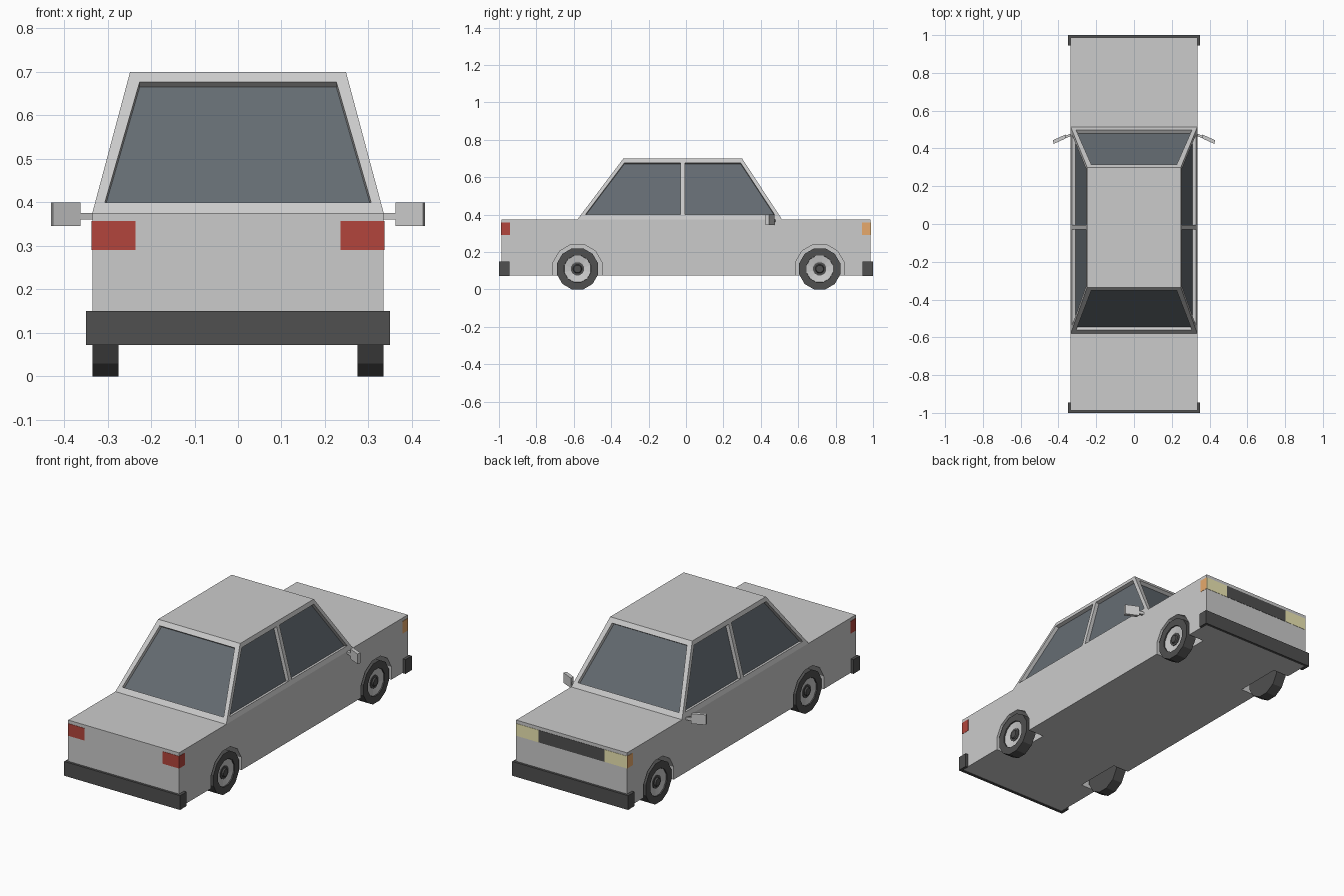
import bpy, bmesh, math
from mathutils import Vector

if "Cube" in bpy.data.objects:
    bpy.data.objects.remove(bpy.data.objects["Cube"])


def material(name, rgb):
    m = bpy.data.materials.new(name)
    m.diffuse_color = (*rgb, 1)
    m.use_nodes = True
    m.node_tree.nodes["Principled BSDF"].inputs["Base Color"].default_value = m.diffuse_color
    return m


GLASS = material("glass", (0.13, 0.15, 0.17))
DARK = material("dark_rubber", (0.08, 0.08, 0.08))
RED = material("red_lens", (0.45, 0.06, 0.045))
CREAM = material("cream_lens", (0.85, 0.8, 0.45))
AMBER = material("amber_lens", (0.8, 0.4, 0.15))


def finish(name, bm, mat=None):
    bmesh.ops.remove_doubles(bm, verts=bm.verts, dist=1e-5)
    bmesh.ops.recalc_face_normals(bm, faces=bm.faces)
    me = bpy.data.meshes.new(name)
    bm.to_mesh(me)
    bm.free()
    ob = bpy.data.objects.new(name, me)
    bpy.context.collection.objects.link(ob)
    if mat:
        me.materials.append(mat)
    return ob


def prism(name, outline, z0, z1, mat=None):
    """Extrude an xy outline from z0 to z1."""
    bm = bmesh.new()
    f = bm.faces.new([bm.verts.new((x, y, z0)) for x, y in outline])
    top = bmesh.ops.extrude_face_region(bm, geom=[f])["geom"]
    bmesh.ops.translate(bm, vec=(0, 0, z1 - z0),
                        verts=[v for v in top if isinstance(v, bmesh.types.BMVert)])
    return finish(name, bm, mat)


def box(name, x0, x1, y0, y1, z0, z1, mat=None):
    return prism(name, [(x0, y0), (x1, y0), (x1, y1), (x0, y1)], z0, z1, mat)


def lathe(name, profile, cx, cy, cz, side, mat=None, n=12):
    """Spin (radius, x) points about the x axis, with a flat at the bottom."""
    bm = bmesh.new()
    rings = []
    for r, x in profile:
        rings.append([bm.verts.new((side * (cx + x),
                                    cy + r * math.cos((i + .5) * 2 * math.pi / n),
                                    cz + r * math.sin((i + .5) * 2 * math.pi / n)))
                      for i in range(n)])
    for a, b in zip(rings, rings[1:]):
        for i in range(n):
            j = (i + 1) % n
            bm.faces.new((a[i], a[j], b[j], b[i]))
    bm.faces.new(rings[0])
    bm.faces.new(rings[-1])
    return finish(name, bm, mat)


# Lower body with four wheel wells
W, L, BELT, ROOF = 0.335, 0.987, 0.375, 0.70
body = box("body", -W, W, -L, L, 0.075, BELT)
AXLES = {"rear": -0.58, "front": 0.715}
SIDES = {"left": -1, "right": 1}
for end, y in AXLES.items():
    for sname, s in SIDES.items():
        cutter = lathe(f"{end}_{sname}_well_cutter", [(0.135, 0), (0.135, 0.16)],
                       0.24, y, 0.11, s)
        cutter.hide_render = True
        cutter.hide_viewport = True
        cutter.display_type = 'WIRE'
        mod = body.modifiers.new("wheel_well", 'BOOLEAN')
        mod.operation, mod.object, mod.solver = 'DIFFERENCE', cutter, 'EXACT'

# Cabin frame with recessed windows
cab, glass = bmesh.new(), bmesh.new()


def face(bm, pts):
    bm.faces.new([bm.verts.new(p) for p in pts])


def window(outer, inner, depth=0.02):
    outer, inner = [Vector(p) for p in outer], [Vector(p) for p in inner]
    n = (outer[1] - outer[0]).cross(outer[3] - outer[0]).normalized()
    if n.dot(outer[0] - Vector((0, 0, 0.3))) > 0:
        n = -n
    deep = [p + n * depth for p in inner]
    for i in range(4):
        j = (i + 1) % 4
        face(cab, (outer[i], outer[j], inner[j], inner[i]))
        face(cab, (inner[i], inner[j], deep[j], deep[i]))
    face(glass, deep)


RX, MID = 0.248, -0.017
ENDS = ((-0.58, -0.335), (0.513, 0.30))     # (base y, roof y)
WZ0, WZ1 = 0.40, 0.677


def lerp(a, b, z):
    return a + (b - a) * (z - BELT) / (ROOF - BELT)


for base, top in ENDS:
    # windscreen or rear window
    y0, y1 = lerp(base, top, WZ0), lerp(base, top, WZ1)
    window([(-W, base, BELT), (W, base, BELT), (RX, top, ROOF), (-RX, top, ROOF)],
           [(-.306, y0, WZ0), (.306, y0, WZ0), (.226, y1, WZ1), (-.226, y1, WZ1)])
    # side windows
    d = 1 if base > 0 else -1
    for s in (-1, 1):
        x0, x1 = s * lerp(W, RX, WZ0), s * lerp(W, RX, WZ1)
        window([(s * W, MID, BELT), (s * W, base, BELT),
                (s * RX, top, ROOF), (s * RX, MID, ROOF)],
               [(x0, MID + d * .012, WZ0), (x0, y0 - d * .023, WZ0),
                (x1, y1 - d * .023, WZ1), (x1, MID + d * .012, WZ1)])
    face(cab, [(-RX, top, ROOF), (RX, top, ROOF), (RX, MID, ROOF), (-RX, MID, ROOF)])
finish("cabin_frame", cab)
finish("windows", glass, GLASS)

# Wrap-around bumpers
for end, s in (("rear", -1), ("front", 1)):
    prism(f"{end}_bumper",
          [(-.35, s * 1), (.35, s * 1), (.35, s * .945), (.334, s * .945),
           (.334, s * .985), (-.334, s * .985), (-.334, s * .945), (-.35, s * .945)],
          0.072, 0.15, DARK)

# Lights and grille
E = 0.0015
for sname, s in SIDES.items():
    box(f"{sname}_tail_light", s * .236, s * (W + E), -L - E, -.94, .29, .357, RED)
    box(f"{sname}_headlight", s * .20, s * W, L - .02, L + E, .29, .357, CREAM)
    box(f"{sname}_indicator", s * .32, s * (W + E), .94, L, .29, .357, AMBER)
box("grille", -.20, .20, L - .02, L + E, .29, .357, DARK)

# Wheels: tyre, dished rim and hub
for end, y in AXLES.items():
    for sname, s in SIDES.items():
        tag = f"{end}_{sname}"
        lathe(f"{tag}_tyre", [(.114, 0), (.114, .06), (.074, .06), (.072, .045)],
              0.275, y, 0.11, s, DARK)
        lathe(f"{tag}_rim", [(.073, .02), (.073, .054), (.040, .048), (.034, .046)],
              0.275, y, 0.11, s)
        lathe(f"{tag}_hub", [(.036, .03), (.036, .050), (.024, .050), (.020, .057)],
              0.275, y, 0.11, s, DARK)

# Door mirrors
for sname, s in SIDES.items():
    prism(f"{sname}_mirror_stem",
          [(s * .325, .482), (s * .368, .466), (s * .368, .452), (s * .325, .468)],
          0.36, 0.375)
    prism(f"{sname}_mirror",
          [(s * .362, .474), (s * .43, .443), (s * .425, .424), (s * .362, .453)],
          0.345, 0.40)
